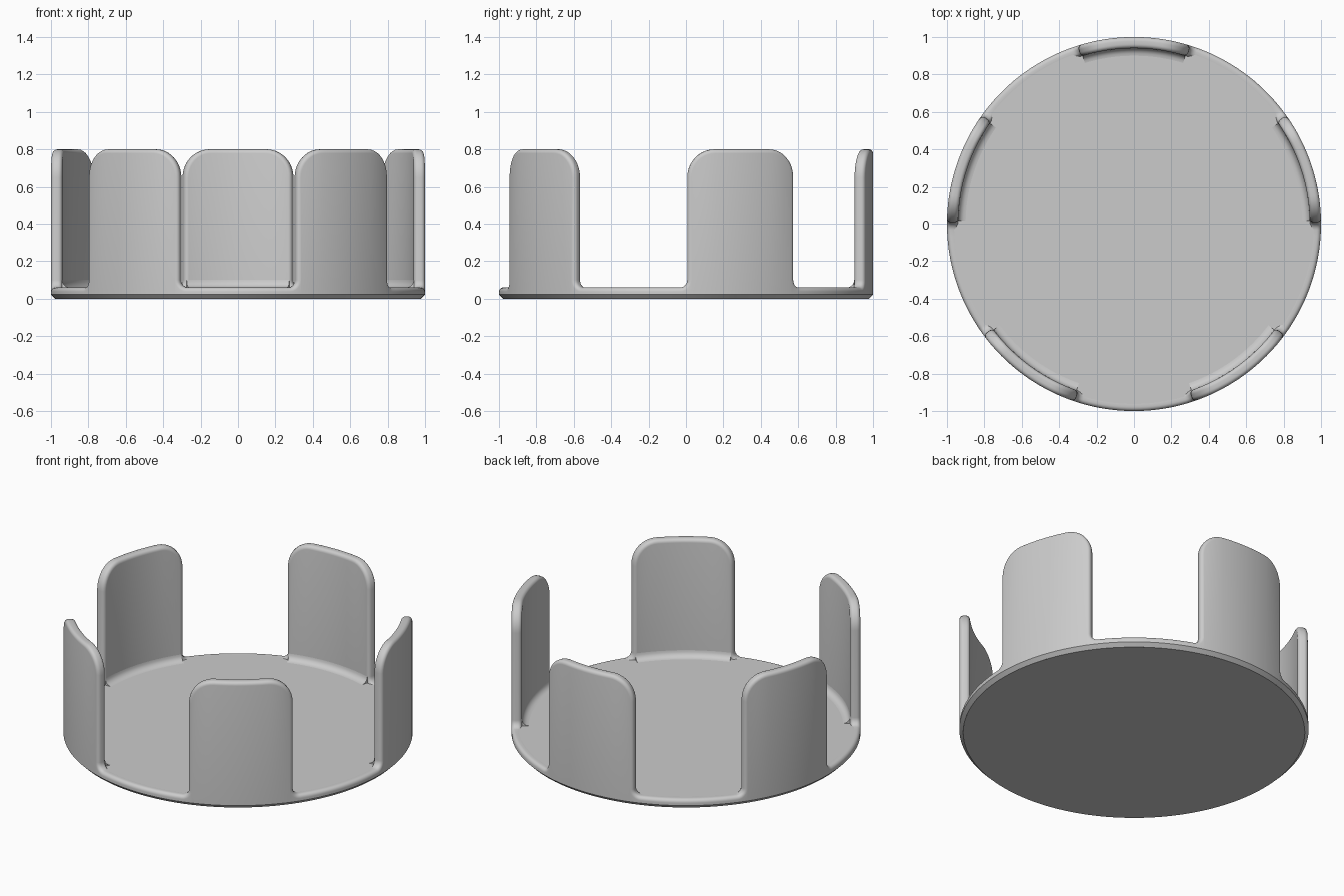
import bpy, bmesh
from math import sin, cos, pi, radians

if "Cube" in bpy.data.objects:
    bpy.data.objects.remove(bpy.data.objects["Cube"], do_unlink=True)

TABS = 5
INNER, HEIGHT, FLOOR = 0.94, 0.80, 0.06   # inner radius, tab top, floor level
HALF = 0.307                              # half width of a tab, as an angle
CORNER, FOOT, ROUND, CHAMFER = 0.15, 0.04, 0.022, 0.022

grey = bpy.data.materials.new("light grey")
grey.use_nodes = True
grey.diffuse_color = (0.6, 0.6, 0.6, 1)
grey.node_tree.nodes["Principled BSDF"].inputs["Base Color"].default_value = (0.6, 0.6, 0.6, 1)


def polar(r, a, z):
    return (r * cos(a), r * sin(a), z)


def finish(name, bm):
    bmesh.ops.remove_doubles(bm, verts=bm.verts, dist=1e-5)
    mesh = bpy.data.meshes.new(name)
    bm.to_mesh(mesh)
    bm.free()
    mesh.materials.append(grey)
    obj = bpy.data.objects.new(name, mesh)
    bpy.context.collection.objects.link(obj)
    bpy.ops.object.select_all(action='DESELECT')
    obj.select_set(True)
    bpy.context.view_layer.objects.active = obj
    bpy.ops.object.shade_smooth_by_angle(angle=radians(35))
    return obj


def steps(a, b, n):
    return [a + (b - a) * i / n for i in range(n + 1)]


# Outline of one tab from its centre to mid gap: angle, height, outward direction
half = [(s, HEIGHT, 0, 1) for s in steps(0, HALF - CORNER, 5)[:-1]]
for a in steps(pi / 2, 0, 10):
    half.append((HALF - CORNER + CORNER * cos(a), HEIGHT - CORNER + CORNER * sin(a), cos(a), sin(a)))
for a in steps(0, pi / 2, 6):
    half.append((HALF + FOOT - FOOT * cos(a), FLOOR + FOOT - FOOT * sin(a), cos(a), sin(a)))
half += [(s, FLOOR, 0, 1) for s in steps(HALF + FOOT, pi / TABS, 8)[1:]]
tab = [(-s, z, -u, v) for s, z, u, v in reversed(half[1:-1])] + half

# Rim section: radius and inset, rounded on both sides
arc = steps(0, pi / 2, 5)
section = [(1 - ROUND + ROUND * cos(a), ROUND * (1 - sin(a))) for a in arc]
section += [(INNER + ROUND - ROUND * cos(a), ROUND * (1 - sin(a))) for a in reversed(arc)]

# Shell: chamfered bottom edge, outer wall, rounded rim and inner wall
bm = bmesh.new()
columns = []
for k in range(TABS):
    centre = pi / 2 + k * 2 * pi / TABS
    for s, z, u, v in tab:
        edge = centre + s - u * ROUND
        points = [polar(1 - CHAMFER, edge, 0), polar(1, edge, CHAMFER)]
        points += [polar(r, centre + s - u * d, z - v * d) for r, d in section]
        points.append(polar(INNER, edge, FLOOR / 2))
        columns.append((edge, [bm.verts.new(p) for p in points]))
for i, (edge, low) in enumerate(columns):
    next_edge, high = columns[(i + 1) % len(columns)]
    upright = abs(next_edge - edge) < 1e-6
    last = len(low) - 2
    for j in range(last + 1):
        if upright and j in (0, 1, last):
            continue
        bm.faces.new((low[j], high[j], high[j + 1], low[j + 1]))
finish("tabbed_wall", bm)

# Flat discs for the floor and the underside
for name, radius, z, flip in (("floor", 0.965, FLOOR, False), ("underside", 1 - CHAMFER, 0, True)):
    bm = bmesh.new()
    ring = [bm.verts.new(polar(radius, a, z)) for a in steps(0, 2 * pi, 160)[:-1]]
    bm.faces.new(ring[::-1] if flip else ring)
    finish(name, bm)

# Hollow fillets where each tab meets the floor
for k in range(TABS):
    centre = pi / 2 + k * 2 * pi / TABS
    bm = bmesh.new()
    rows = []
    for s in steps(-HALF + ROUND / 2, HALF - ROUND / 2, 16):
        rows.append([bm.verts.new(polar(INNER - FOOT + FOOT * cos(a), centre + s,
                                        FLOOR + FOOT - FOOT * sin(a))) for a in arc])
        rows[-1].append(bm.verts.new(polar(INNER, centre + s, FLOOR)))
    for low, high in zip(rows, rows[1:]):
        for j in range(len(arc) - 1):
            bm.faces.new((low[j], low[j + 1], high[j + 1], high[j]))
    bm.faces.new(rows[0][::-1])
    bm.faces.new(rows[-1])
    bmesh.ops.recalc_face_normals(bm, faces=[])
    finish("tab_fillet_%d" % (k + 1), bm)
